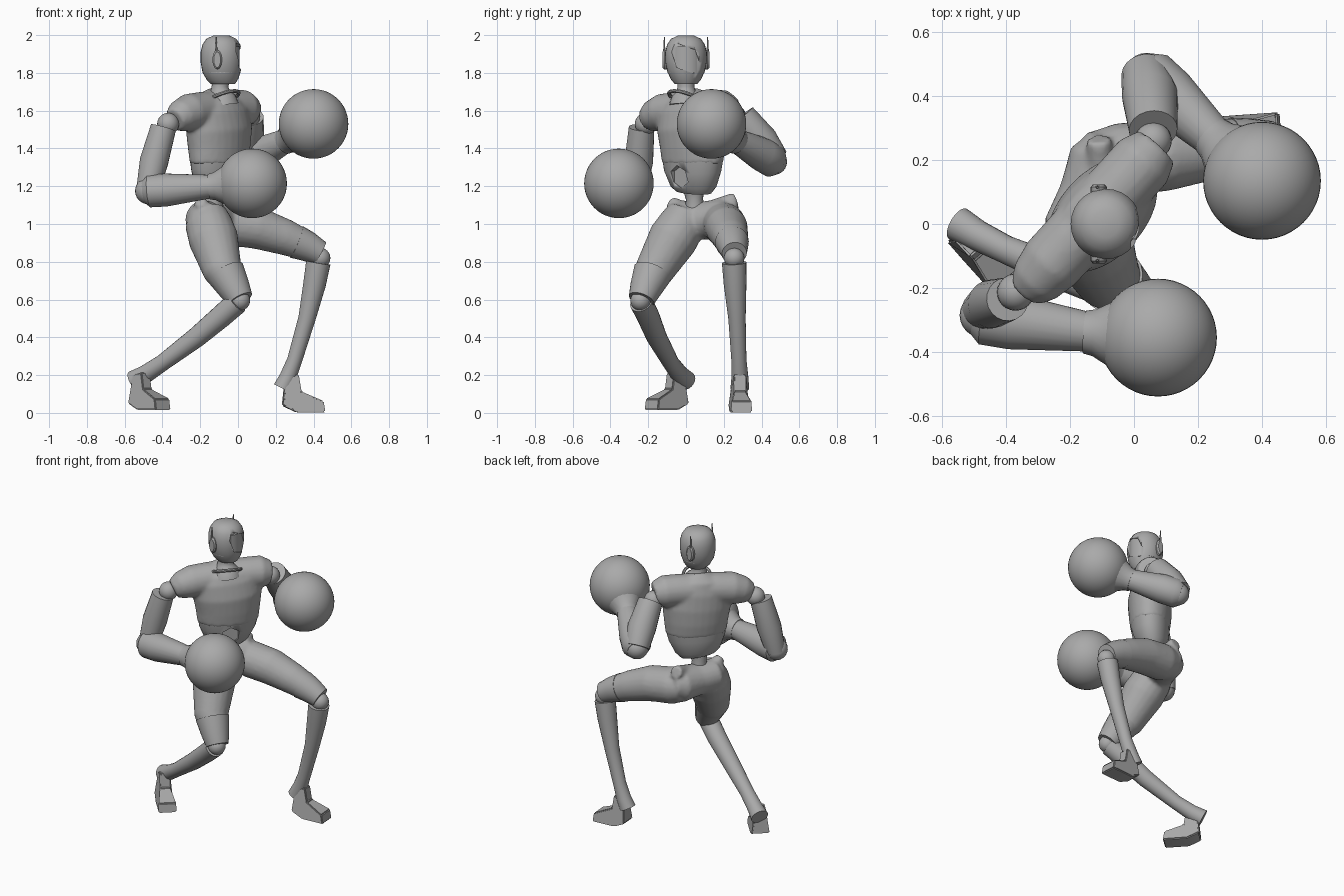
import bpy, bmesh, math
from mathutils import Vector, Matrix

if "Cube" in bpy.data.objects:
    bpy.data.objects.remove(bpy.data.objects["Cube"])

grey = bpy.data.materials.new("plain_grey")
grey.use_nodes = True
grey.diffuse_color = (0.4, 0.4, 0.4, 1)
grey.node_tree.nodes["Principled BSDF"].inputs["Base Color"].default_value = (0.4, 0.4, 0.4, 1)

UP = Vector((0, 0, 1))
LEFT = Vector((0.67, 0.742, 0)).normalized()    # twisted torso's left
FRONT = LEFT.cross(UP)                          # torso's facing direction


def finish(name, bm, angle=40):
    bmesh.ops.recalc_face_normals(bm, faces=bm.faces[:])
    mesh = bpy.data.meshes.new(name)
    bm.to_mesh(mesh)
    bm.free()
    mesh.materials.append(grey)
    ob = bpy.data.objects.new(name, mesh)
    bpy.context.collection.objects.link(ob)
    bpy.ops.object.select_all(action='DESELECT')
    ob.select_set(True)
    bpy.context.view_layer.objects.active = ob
    bpy.ops.object.shade_smooth_by_angle(angle=math.radians(angle))
    return ob


def loft(bm, rows, wide=Vector((0.3, 1, 0.2)), sides=20):
    """Skin elliptical rings; each row is x, y, z, radius and optional second radius."""
    pts = [Vector(r[:3]) for r in rows]
    rings = []
    for i, row in enumerate(rows):
        t = (pts[min(i + 1, len(pts) - 1)] - pts[max(i - 1, 0)]).normalized()
        u = (wide - t * wide.dot(t)).normalized()
        v = t.cross(u)
        ring = []
        for k in range(sides):
            a = 2 * math.pi * k / sides
            ring.append(bm.verts.new(pts[i] + u * math.cos(a) * row[3] + v * math.sin(a) * row[-1]))
        rings.append(ring)
    for a, b in zip(rings, rings[1:]):
        for k in range(sides):
            j = (k + 1) % sides
            bm.faces.new((a[k], a[j], b[j], b[k]))
    bm.faces.new(rings[0][::-1])
    bm.faces.new(rings[-1])


def tube(name, rows, **kw):
    bm = bmesh.new()
    loft(bm, rows, **kw)
    return finish(name, bm)


def ball(name, center, r, seg=24):
    bm = bmesh.new()
    bmesh.ops.create_uvsphere(bm, u_segments=seg, v_segments=seg // 2, radius=r,
                              matrix=Matrix.Translation(center))
    return finish(name, bm, 60)


def fuse(ob, voxel=0.011, smooth=5):
    """Melt overlapping lofts into one skin."""
    m = ob.modifiers.new("fuse", 'REMESH')
    m.voxel_size = voxel
    m.use_smooth_shade = True
    m = ob.modifiers.new("soften", 'SMOOTH')
    m.iterations = smooth


def cut(ob, cutter):
    m = ob.modifiers.new("cut", 'BOOLEAN')
    m.operation = 'DIFFERENCE'
    m.object = cutter
    m.solver = 'EXACT'
    cutter.hide_render = True
    cutter.hide_set(True)


# Chest with fused, sloping shoulders
bm = bmesh.new()
loft(bm, [(-.1, .035, 1.32, .19, .12), (-.1, .035, 1.4, .2, .13), (-.1, .03, 1.5, .215, .135),
          (-.11, .025, 1.6, .21, .12), (-.11, .02, 1.66, .16, .1), (-.1, .01, 1.7, .07, .06)],
     wide=LEFT, sides=28)
mid = Vector((-.125, .025, 0))
loft(bm, [(*(mid + LEFT * s + UP * z), r) for s, z, r in
          ((-.315, 1.55, .06), (-.27, 1.57, .085), (-.2, 1.59, .1), (-.1, 1.6, .1),
           (.15, 1.61, .1), (.23, 1.61, .1), (.29, 1.6, .075))], wide=UP)
fuse(finish("chest", bm))

# Abdomen with a six-sided recess, and the spine below it
abdomen = tube("abdomen", [(-.12, .04, 1.17, .11, .07), (-.115, .04, 1.2, .14, .095),
                           (-.105, .035, 1.28, .176, .114), (-.1, .035, 1.345, .189, .12)],
               wide=LEFT, sides=28)
navel = Vector((-.11, .035, 1.25))
cut(abdomen, tube("abdomen_cutter", [(*(navel + FRONT * .085), .06), (*(navel + FRONT * .2), .06)],
                  wide=UP, sides=6))
tube("spine", [(-.12, .04, 1.2, .06), (-.13, .045, 1.13, .045), (-.13, .05, 1.02, .07)])

# Flared neck with a collar ring that dips to the front
tube("neck", [(-.085, 0, 1.63, .09), (-.09, 0, 1.675, .075), (-.095, 0, 1.7, .052),
              (-.095, 0, 1.73, .044), (-.09, 0, 1.78, .05)])
bpy.ops.mesh.primitive_torus_add(major_radius=.086, minor_radius=.01, major_segments=32, minor_segments=8,
                                 location=(-.078, -.008, 1.668))
collar = bpy.context.object
collar.name = "collar"
collar.rotation_euler = Matrix.Rotation(math.radians(-25), 3, LEFT).to_euler()
collar.data.materials.append(grey)
bpy.ops.object.shade_smooth_by_angle()

# Head, turned to +x, with a recessed visor
head = tube("head", [(-.08, 0, 1.742, .06, .065), (-.08, 0, 1.765, .08, .083),
                     (-.085, 0, 1.81, .1, .103), (-.088, 0, 1.86, .11, .11),
                     (-.088, 0, 1.91, .11, .11), (-.088, 0, 1.95, .1, .1),
                     (-.088, 0, 1.98, .08, .08), (-.088, 0, 1.998, .042, .042)],
            wide=Vector((0, 1, 0)), sides=28)
cut(head, tube("visor_cutter", [(-.01, 0, 1.875, .067, .14), (.1, 0, 1.875, .067, .14)], wide=Vector((0, 1, 1)),
               sides=4))
tube("visor", [(-.088, 0, 1.8, .097), (-.088, 0, 1.94, .097)], sides=28)
for side, s in (("left", 1), ("right", -1)):
    tube(side + "_ear", [(-.11, s * y, 1.87, a, b) for y, a, b in
                         ((.09, .052, .026), (.115, .052, .026), (.124, .042, .018))], wide=UP, sides=12)
    tube(side + "_antenna", [(-.115, s * .116, 1.87, .008), (-.115, s * .114, 1.99, .003)], sides=6)

# Arms: shoulder ball, upper arm, elbow, forearm, cuff and round glove
arms = {
    "right": dict(shoulder=(-.37, -.213, 1.53),
                  upper=[(-.395, -.235, 1.51, .068), (-.445, -.25, 1.33, .076), (-.48, -.27, 1.17, .06)],
                  elbow=(-.475, -.285, 1.175),
                  fore=[(-.5, -.285, 1.17, .06), (-.47, -.29, 1.175, .088), (-.38, -.305, 1.18, .088),
                        (-.12, -.34, 1.2, .06)],
                  glove=(.075, -.355, 1.215)),
    "left": dict(shoulder=(.06, .26, 1.57),
                 upper=[(.06, .295, 1.57, .076), (.05, .4, 1.44, .088), (.035, .47, 1.34, .075)],
                 elbow=(.04, .465, 1.33),
                 fore=[(.02, .485, 1.325, .065), (.045, .46, 1.335, .09), (.11, .4, 1.37, .09),
                       (.27, .25, 1.45, .06)],
                 glove=(.4, .135, 1.53)),
}
for side, a in arms.items():
    ball(side + "_shoulder_ball", a["shoulder"], .058)
    tube(side + "_upper_arm", a["upper"])
    ball(side + "_elbow", a["elbow"], .07)
    tube(side + "_forearm", a["fore"])
    ball(side + "_glove", a["glove"], .184, 48)
    g = Vector(a["glove"])
    d = (Vector(a["fore"][-1][:3]) - g).normalized()
    tube(side + "_cuff", [(*(g + d * s), r) for s, r in ((.23, .068), (.2, .074), (.16, .096), (.08, .14))])

# Pelvis and thighs fused, with raised hip crests
bm = bmesh.new()
loft(bm, [(-.21, -.07, 1.03, .06), (-.19, -.03, 1.025, .1), (-.14, .08, 1.02, .1),
          (-.09, .2, 1.02, .115), (-.07, .27, 1.025, .075)])
loft(bm, [(-.165, .01, 1.07, .1), (-.155, -.02, 1.0, .125), (-.13, -.07, .92, .132),
          (-.08, -.17, .75, .104), (-.02, -.215, .66, .08), (.005, -.235, .61, .066)])
loft(bm, [(-.13, .2, 1.01, .09), (-.05, .2, 1.0, .115), (.1, .215, .98, .112),
          (.25, .235, .93, .096), (.36, .25, .885, .08), (.425, .255, .85, .062)])
loft(bm, [(-.18, -.01, 1.06, .06), (-.2, -.085, 1.12, .03)])
loft(bm, [(-.11, .04, 1.05, .04), (-.1, .15, 1.085, .045), (-.11, .265, 1.13, .04)])
fuse(finish("pelvis_and_thighs", bm))

# Shells round the lower thighs
tube("right_thigh_shell", [(-.065, -.178, .74, .104), (-.02, -.213, .66, .086), (.012, -.236, .6, .07)])
tube("left_thigh_shell", [(.31, .243, .905, .09), (.37, .25, .88, .08), (.435, .256, .845, .066)])

# Lower legs
for side, knee, shin in (
        ("right", (.01, -.24, .595), [(-.005, -.237, .585, .062), (-.09, -.2, .51, .06), (-.22, -.155, .4, .054),
                                      (-.4, -.08, .265, .044), (-.49, -.035, .205, .048), (-.55, 0, .17, .055)]),
        ("left", (.435, .255, .82), [(.425, .255, .795, .065), (.405, .26, .68, .06), (.365, .27, .5, .046),
                                     (.3, .28, .28, .04), (.265, .285, .19, .045), (.235, .285, .13, .05)])):
    ball(side + "_knee", knee, .054)
    tube(side + "_shin", shin)

# Feet: a bevelled side profile, extruded across and turned to its heading
profile = [(0, .19), (.07, .2), (.085, .11), (.2, .06), (.21, 0), (.06, 0), (-.015, .035)]
for side, heel, heading in (("left", (.25, .28, .003), 4), ("right", (-.535, -.03, .015), -48)):
    bm = bmesh.new()
    face = bm.faces.new([bm.verts.new((x, -.055, z)) for x, z in profile])
    new = bmesh.ops.extrude_face_region(bm, geom=[face])["geom"]
    bmesh.ops.translate(bm, vec=(0, .11, 0), verts=[v for v in new if isinstance(v, bmesh.types.BMVert)])
    for v in bm.verts:
        if v.co.z > .1:
            v.co.y *= .6
    bmesh.ops.bevel(bm, geom=bm.edges[:], offset=.006, segments=2, affect='EDGES')
    bmesh.ops.transform(bm, verts=bm.verts[:], matrix=Matrix.Translation(heel)
                        @ Matrix.Rotation(math.radians(heading), 4, 'Z'))
    finish(side + "_foot", bm, 50)
